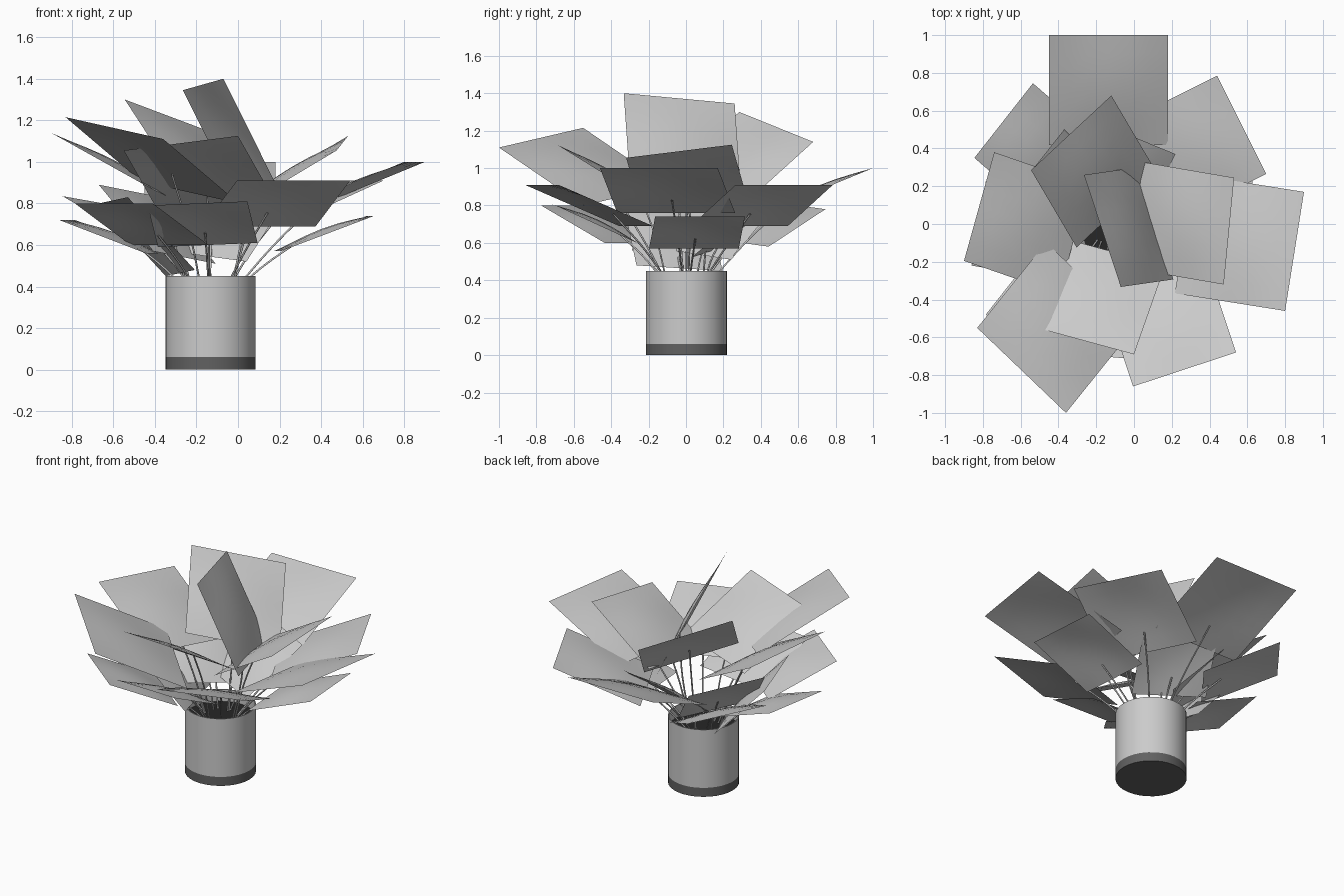
import bpy, bmesh, math
from mathutils import Vector

if "Cube" in bpy.data.objects:
    bpy.data.objects.remove(bpy.data.objects["Cube"])

CX, CY, R, H = -0.133, 0.003, 0.217, 0.45   # pot placement and size
SOIL = 0.37
DOME, N = 0.025, 6                          # leaf bulge and grid divisions


def material(name, v):
    m = bpy.data.materials.new(name)
    m.diffuse_color = (v, v, v, 1)
    m.use_nodes = True
    m.node_tree.nodes["Principled BSDF"].inputs["Base Color"].default_value = m.diffuse_color
    return m


dark = material("dark_grey", 0.12)
black = material("soil_black", 0.02)


def lathe(name, profile, mat=None, sides=32):
    """Revolve an (r, z) profile round the pot axis."""
    bm = bmesh.new()
    verts = [bm.verts.new((r, 0, z)) for r, z in profile]
    edges = [bm.edges.new(e) for e in zip(verts, verts[1:])]
    bmesh.ops.spin(bm, geom=verts + edges, cent=(0, 0, 0), axis=(0, 0, 1),
                   angle=2 * math.pi, steps=sides)
    bmesh.ops.remove_doubles(bm, verts=bm.verts, dist=1e-4)
    bmesh.ops.recalc_face_normals(bm, faces=bm.faces)
    me = bpy.data.meshes.new(name)
    bm.to_mesh(me)
    bm.free()
    ob = bpy.data.objects.new(name, me)
    ob.location = (CX, CY, 0)
    bpy.context.collection.objects.link(ob)
    if mat:
        me.materials.append(mat)
    bpy.context.view_layer.objects.active = ob
    ob.select_set(True)
    bpy.ops.object.shade_smooth_by_angle(angle=math.radians(35))
    ob.select_set(False)
    return ob


# Pot: dark foot, thin walled body, soil disc
lathe("pot_foot", [(0, 0), (R, 0), (R, 0.06)], dark)
lathe("pot_body", [(R, 0.06), (R, H), (R - 0.006, H), (R - 0.006, SOIL - 0.02)])
soil = lathe("soil", [(0, SOIL), (R - 0.006, SOIL)], black)
if soil.data.polygons[0].normal.z < 0:
    soil.data.flip_normals()


def leaf(i, x1, y1, z1, x2, y2, z2, drop):
    """Square, slightly domed leaf: outer edge p-q, inner edge lower by drop."""
    p, q = Vector((x1, y1, z1)), Vector((x2, y2, z2))
    e = q - p
    h = Vector((e.x, e.y)).length
    along = Vector((e.x / h, e.y / h, 0))
    inward = Vector((-along.y, along.x, 0))
    b = drop * e.z / h
    a = math.sqrt(e.length_squared - drop ** 2 - b ** 2)
    d = inward * a + along * b + Vector((0, 0, -drop))
    n = e.cross(d).normalized()

    def point(u, v):
        return p + e * u + d * v + n * DOME * math.sin(math.pi * u) * math.sin(math.pi * v)

    verts = [point(c / N, r / N) for r in range(N + 1) for c in range(N + 1)]
    w = N + 1
    faces = [(r * w + c, r * w + c + 1, (r + 1) * w + c + 1, (r + 1) * w + c)
             for r in range(N) for c in range(N)]
    me = bpy.data.meshes.new(f"leaf_{i:02d}")
    me.from_pydata(verts, [], faces)
    me.shade_smooth()
    bpy.context.collection.objects.link(bpy.data.objects.new(me.name, me))
    return point(0.5, 0.75) - n * 0.008, inward


def stem(i, tip, inward):
    """Thin bent tube from the soil to the underside of a leaf."""
    c = Vector((CX, CY, SOIL - 0.01))
    out = Vector((tip.x - CX, tip.y - CY, 0))
    base = c + out.normalized() * min(0.10, out.length * 0.5)
    mid = base.lerp(tip, 0.5) + inward * 0.02
    cu = bpy.data.curves.new(f"stem_{i:02d}", "CURVE")
    cu.dimensions = "3D"
    cu.bevel_depth = 0.005
    cu.bevel_resolution = 1
    cu.resolution_u = 4
    s = cu.splines.new("BEZIER")
    s.bezier_points.add(2)
    for bp, co in zip(s.bezier_points, (base, mid, tip)):
        bp.co = co
        bp.handle_left_type = bp.handle_right_type = "AUTO"
    bpy.context.collection.objects.link(bpy.data.objects.new(cu.name, cu))


# Leaves: outer edge start xyz, end xyz, drop to the inner edge
leaves = [
    # wide upper tier
    (0.18, 1.0, 1.0, -0.45, 1.0, 1.0, 0.24),
    (0.80, -0.46, 1.0, 0.90, 0.17, 1.0, 0.24),
    (-0.83, -0.55, 1.215, -0.36, -1.0, 1.11, 0.31),
    # middle tier
    (0.70, 0.265, 0.91, 0.44, 0.785, 0.91, 0.22),
    (-0.005, -0.86, 0.91, 0.54, -0.68, 0.91, 0.22),
    # tilted crown
    (-0.12, 0.68, 1.14, -0.545, 0.285, 1.30, 0.37),
    (-0.265, 0.26, 1.345, -0.07, -0.333, 1.40, 0.56),
    (0.475, -0.32, 1.055, 0.53, 0.245, 1.125, 0.29),
    (-0.55, -0.54, 1.055, 0.0, -0.69, 1.125, 0.29),
    (-0.74, 0.38, 1.07, -0.9, -0.195, 1.14, 0.28),
    # low tier
    (-0.535, 0.745, 0.78, -0.845, 0.35, 0.835, 0.20),
    (-0.785, 0.225, 0.72, -0.86, -0.22, 0.72, 0.16),
    (0.655, -0.165, 0.74, 0.62, 0.315, 0.74, 0.17),
    (-0.785, -0.48, 0.80, -0.41, -0.775, 0.80, 0.20),
    (-0.435, -0.675, 0.79, 0.045, -0.72, 0.81, 0.20),
    (-0.37, 0.50, 0.83, -0.67, 0.12, 0.89, 0.32),
    (0.22, 0.37, 0.80, -0.22, 0.55, 0.86, 0.28),
    # steep leaf close to the rim
    (-0.67, 0.12, 0.80, -0.53, -0.34, 0.83, 0.35),
]
for i, data in enumerate(leaves, 1):
    stem(i, *leaf(i, *data))
